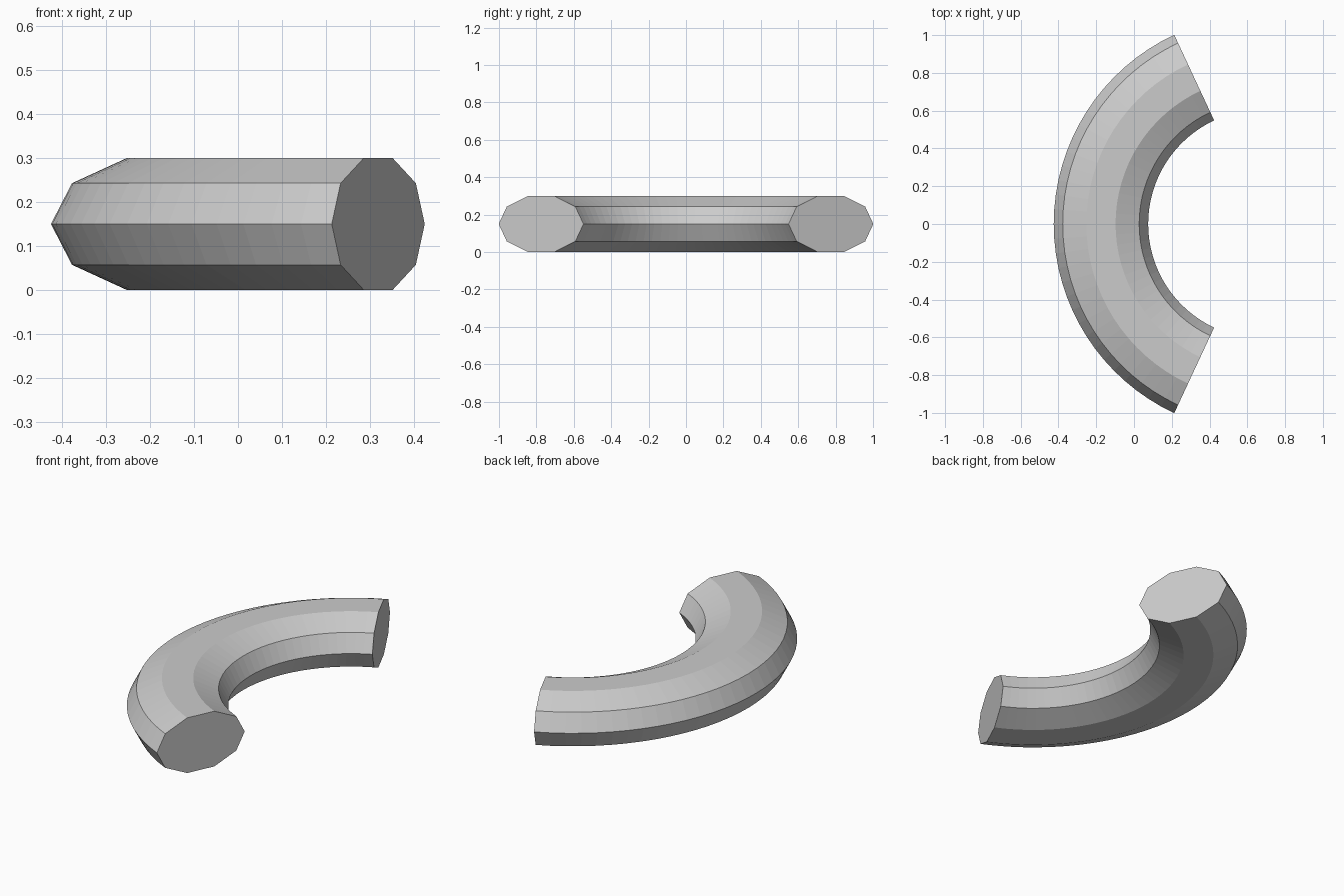
import bpy, bmesh, math

if "Cube" in bpy.data.objects:
    bpy.data.objects.remove(bpy.data.objects["Cube"])

CENTRE_X, MID_R, HALF_W = 0.68, 0.855, 0.25   # arc centre, arc radius, tube half width
HALF_H = 0.15 / math.sin(math.radians(72))    # makes the flat top sit at z = 0.3
SIDES, SEGMENTS, HALF_ANGLE = 10, 32, math.radians(65)

grey = bpy.data.materials.new("light_grey")
grey.diffuse_color = (0.6, 0.6, 0.6, 1)
grey.use_nodes = True
grey.node_tree.nodes["Principled BSDF"].inputs["Base Color"].default_value = grey.diffuse_color

# Curved tube: a ten-sided oval profile swept along a 130 degree arc
bm = bmesh.new()
rings = []
for i in range(SEGMENTS + 1):
    a = math.pi - HALF_ANGLE + 2 * HALF_ANGLE * i / SEGMENTS
    ring = []
    for j in range(SIDES):
        t = 2 * math.pi * j / SIDES
        r = MID_R + HALF_W * math.cos(t)
        ring.append(bm.verts.new((CENTRE_X + r * math.cos(a), r * math.sin(a),
                                  0.15 + HALF_H * math.sin(t))))
    rings.append(ring)
for p, q in zip(rings, rings[1:]):
    for j in range(SIDES):
        k = (j + 1) % SIDES
        bm.faces.new((p[j], p[k], q[k], q[j]))

# Flat end caps
bm.faces.new(rings[0])
bm.faces.new(rings[-1])
bmesh.ops.recalc_face_normals(bm, faces=bm.faces)

mesh = bpy.data.meshes.new("curved_tube")
bm.to_mesh(mesh)
bm.free()
mesh.materials.append(grey)
bpy.context.collection.objects.link(bpy.data.objects.new("curved_tube", mesh))
